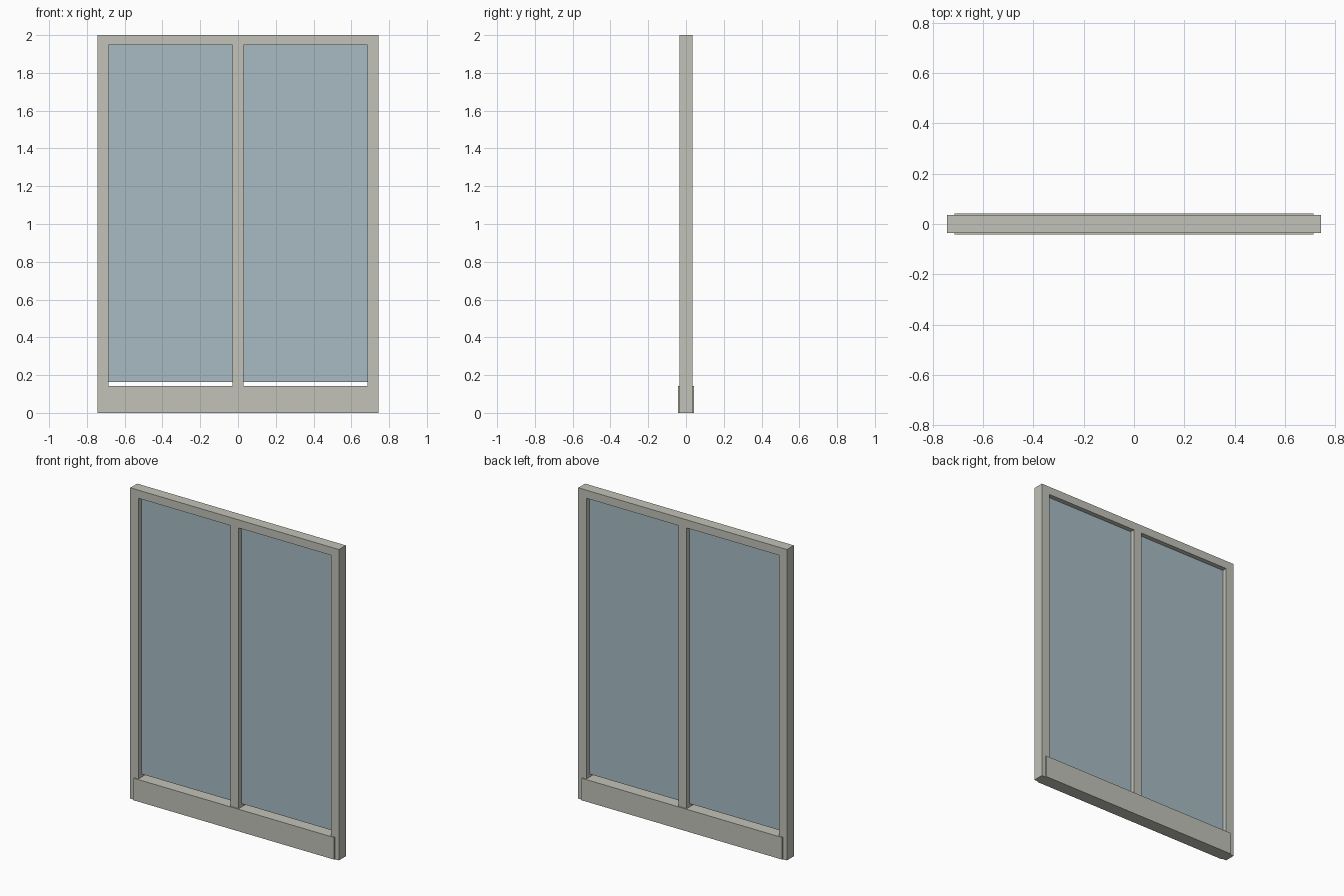
import bpy

if "Cube" in bpy.data.objects:
    bpy.data.objects.remove(bpy.data.objects["Cube"])

HALF_W, HEIGHT = 0.743, 2.0      # outer frame
OPEN_W, OPEN_TOP = 0.685, 1.948  # frame opening
MULLION = 0.029                  # half width of the centre bar
DEPTH = 0.035                    # half depth of the frame
RAIL_TOP, GLASS_BOTTOM = 0.142, 0.163


def material(name, rgb):
    m = bpy.data.materials.new(name)
    m.diffuse_color = (*rgb, 1.0)
    m.use_nodes = True
    m.node_tree.nodes["Principled BSDF"].inputs["Base Color"].default_value = m.diffuse_color
    return m


frame_mat = material("warm grey frame", (0.54, 0.54, 0.485))
glass_mat = material("pale blue glass", (0.39, 0.50, 0.545))


def box(name, x0, x1, half_y, z0, z1, mat):
    bpy.ops.mesh.primitive_cube_add(size=1, location=((x0 + x1) / 2, 0, (z0 + z1) / 2))
    ob = bpy.context.object
    ob.name = name
    ob.scale = (x1 - x0, 2 * half_y, z1 - z0)
    bpy.ops.object.transform_apply(location=False, rotation=False, scale=True)
    ob.data.materials.append(mat)
    return ob


# Outer stiles and glass panes, one per side
for side, s in (("left", -1), ("right", 1)):
    x0, x1 = sorted((s * OPEN_W, s * HALF_W))
    box(f"{side}_stile", x0, x1, DEPTH, 0, HEIGHT, frame_mat)
    x0, x1 = sorted((s * MULLION, s * OPEN_W))
    box(f"{side}_glass", x0, x1, 0.005, GLASS_BOTTOM, OPEN_TOP, glass_mat)

# Head, centre bar and the thicker bottom rail
box("top_rail", -OPEN_W, OPEN_W, DEPTH, OPEN_TOP, HEIGHT, frame_mat)
box("centre_mullion", -MULLION, MULLION, DEPTH, RAIL_TOP, OPEN_TOP, frame_mat)
box("bottom_rail", -0.714, 0.714, 0.042, 0, RAIL_TOP, frame_mat)
